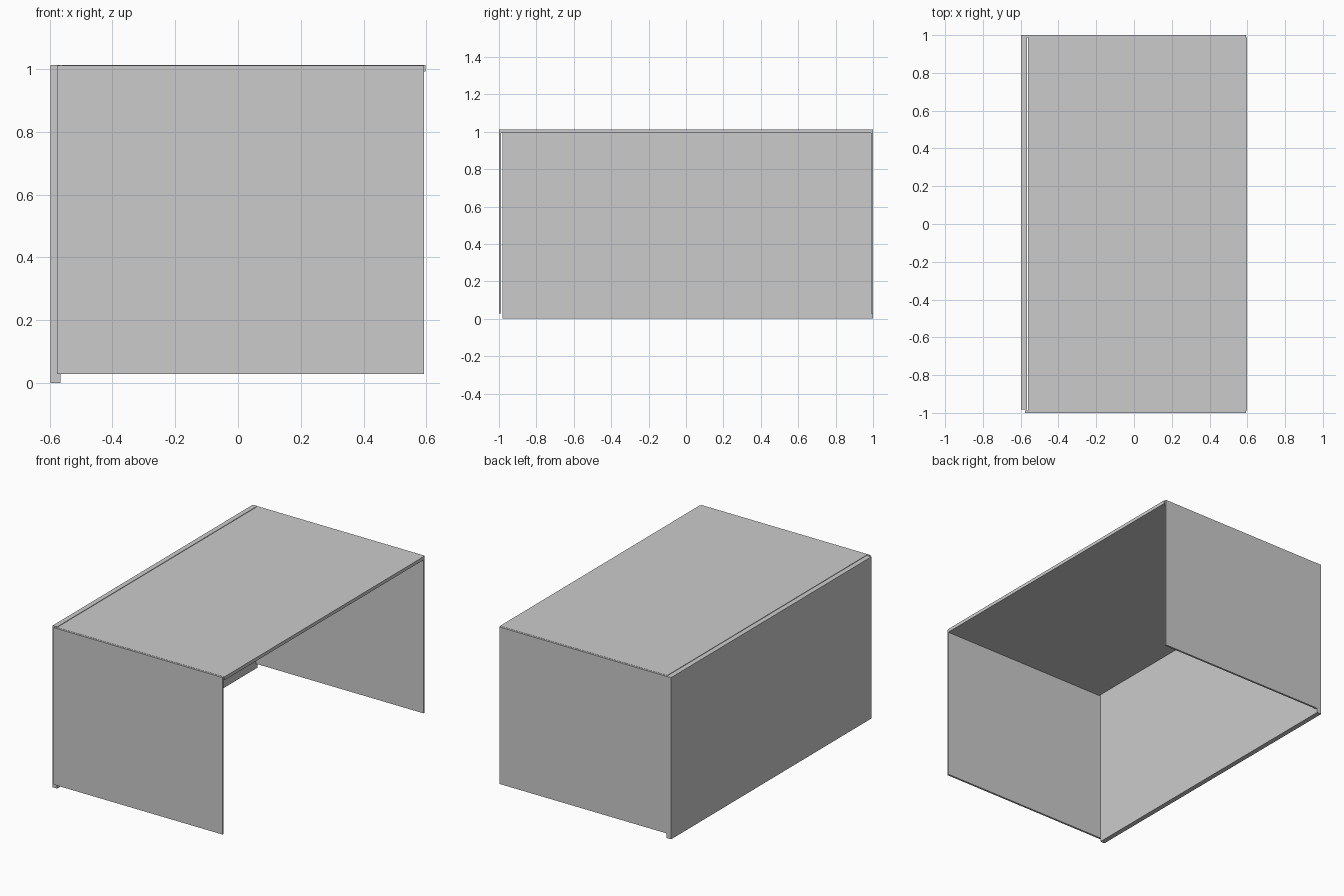
import bpy

if "Cube" in bpy.data.objects:
    bpy.data.objects.remove(bpy.data.objects["Cube"])


def panel(name, x, y, z):
    """Flat board spanning the given (min, max) ranges."""
    bpy.ops.mesh.primitive_cube_add(
        size=1, location=[(a + b) / 2 for a, b in (x, y, z)])
    ob = bpy.context.object
    ob.name = name
    ob.scale = [b - a for a, b in (x, y, z)]
    bpy.ops.object.transform_apply(location=False, rotation=False, scale=True)
    return ob


# Tall modesty panel reaching the floor, set back slightly at one end
panel("modesty_panel", (-0.597, -0.566), (-0.982, 1.0), (0.0, 1.013))

# Desk top, resting between the sides
panel("desk_top", (-0.562, 0.597), (-0.988, 0.988), (0.992, 1.013))

# Thin side panels, raised above the floor
for name, s in (("front_side_panel", -1), ("rear_side_panel", 1)):
    panel(name, (-0.577, 0.593), sorted((s * 1.0, s * 0.988)), (0.029, 1.012))
